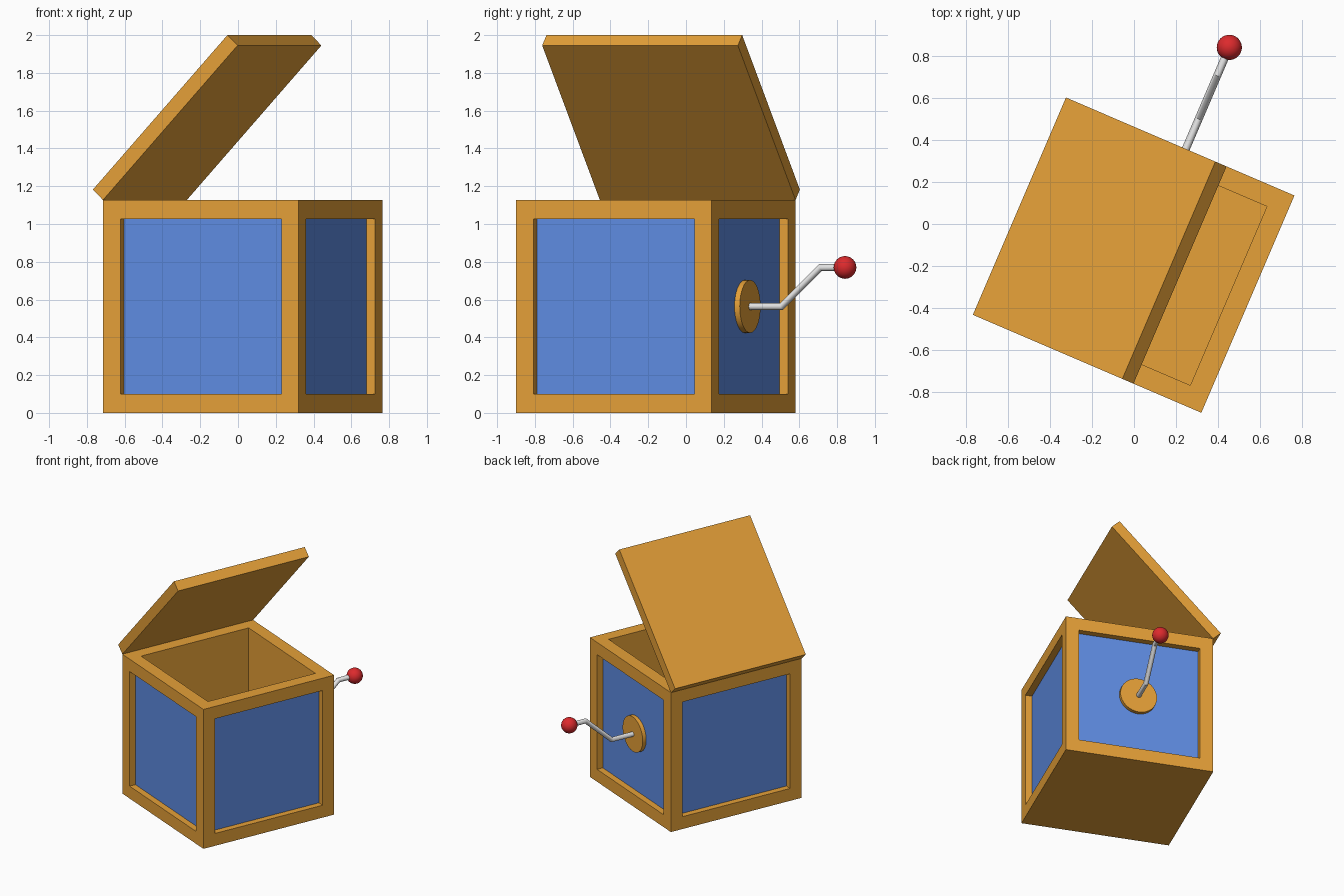
import bpy, bmesh, math
from mathutils import Matrix

old = bpy.data.objects.get("Cube")
if old:
    bpy.data.objects.remove(old, do_unlink=True)

SIDE, HEIGHT, FRAME, RECESS = 1.127, 1.127, 0.1, 0.05
HALF = SIDE / 2
OPEN = math.radians(46.55)
# The whole toy stands turned about the vertical axis
PLACE = Matrix.Translation((0.025, -0.16, 0)) @ Matrix.Rotation(math.radians(-23.2), 4, 'Z')


def material(name, color):
    m = bpy.data.materials.new(name)
    m.use_nodes = True
    m.diffuse_color = (*color, 1)
    bsdf = next(n for n in m.node_tree.nodes if n.type == 'BSDF_PRINCIPLED')
    bsdf.inputs["Base Color"].default_value = (*color, 1)
    return m


wood = material("golden_wood", (0.79, 0.355, 0.04))
blue = material("blue_panel", (0.115, 0.265, 0.77))
metal = material("grey_metal", (0.8, 0.8, 0.8))
red = material("red_knob", (0.72, 0.023, 0.026))


def add(name, data, *mats):
    obj = bpy.data.objects.new(name, data)
    bpy.context.collection.objects.link(obj)
    for m in mats:
        data.materials.append(m)
    obj.matrix_world = PLACE
    return obj


def finish(bm, name, *mats):
    mesh = bpy.data.meshes.new(name)
    bm.to_mesh(mesh)
    bm.free()
    return add(name, mesh, *mats)


def smooth(obj):
    bpy.ops.object.select_all(action='DESELECT')
    obj.select_set(True)
    bpy.context.view_layer.objects.active = obj
    if obj.type == 'CURVE':
        bpy.ops.object.convert(target='MESH')
    bpy.ops.object.shade_smooth_by_angle()


def block(size, center):
    bm = bmesh.new()
    bmesh.ops.create_cube(bm, size=1, matrix=Matrix.Translation(center) @ Matrix.Diagonal((*size, 1)))
    return bm


# Box: flat frames around sunken blue panels, hollow from the top
bm = block((SIDE, SIDE, HEIGHT), (0, 0, HEIGHT / 2))
bm.normal_update()
framed = [f for f in bm.faces if f.normal.z > -0.5]
bmesh.ops.inset_individual(bm, faces=framed, thickness=FRAME, use_even_offset=True)
for f in bmesh.ops.extrude_discrete_faces(bm, faces=framed)["faces"]:
    f.normal_update()
    is_top = f.normal.z > 0.5
    depth = HEIGHT - FRAME if is_top else RECESS
    f.material_index = 0 if is_top else 1
    bmesh.ops.translate(bm, verts=f.verts, vec=f.normal * -depth)
finish(bm, "box", wood, blue)

# Lid: hinged on the top edge of one side
thick = 0.08
bm = block((SIDE, SIDE, thick), (HALF, 0, thick / 2))
bm.transform(Matrix.Translation((-HALF, 0, HEIGHT)) @ Matrix.Rotation(-OPEN, 4, 'Y'))
finish(bm, "lid", wood)

# Crank disc on the back panel
AXLE = HEIGHT / 2
bm = bmesh.new()
bmesh.ops.create_cone(bm, cap_ends=True, segments=32, radius1=0.14, radius2=0.14, depth=0.03,
                      matrix=Matrix.Translation((0, HALF - RECESS + 0.015, AXLE)) @ Matrix.Rotation(math.pi / 2, 4, 'X'))
smooth(finish(bm, "crank_disc", wood))

# Crank rod: a round bar with two sharp bends
path = [(HALF - RECESS, AXLE), (0.725, AXLE), (0.95, 0.77), (1.07, 0.77)]
curve = bpy.data.curves.new("crank_rod", 'CURVE')
curve.dimensions = '3D'
curve.bevel_depth = 0.019
curve.bevel_resolution = 6
curve.use_fill_caps = True
spline = curve.splines.new('POLY')
spline.points.add(len(path) - 1)
for p, (y, z) in zip(spline.points, path):
    p.co = (0, y, z, 1)
smooth(add("crank_rod", curve, metal))

# Knob at the end of the rod
bm = bmesh.new()
bmesh.ops.create_uvsphere(bm, u_segments=32, v_segments=16, radius=0.06,
                          matrix=Matrix.Translation((0, 1.09, 0.77)))
smooth(finish(bm, "crank_knob", red))
